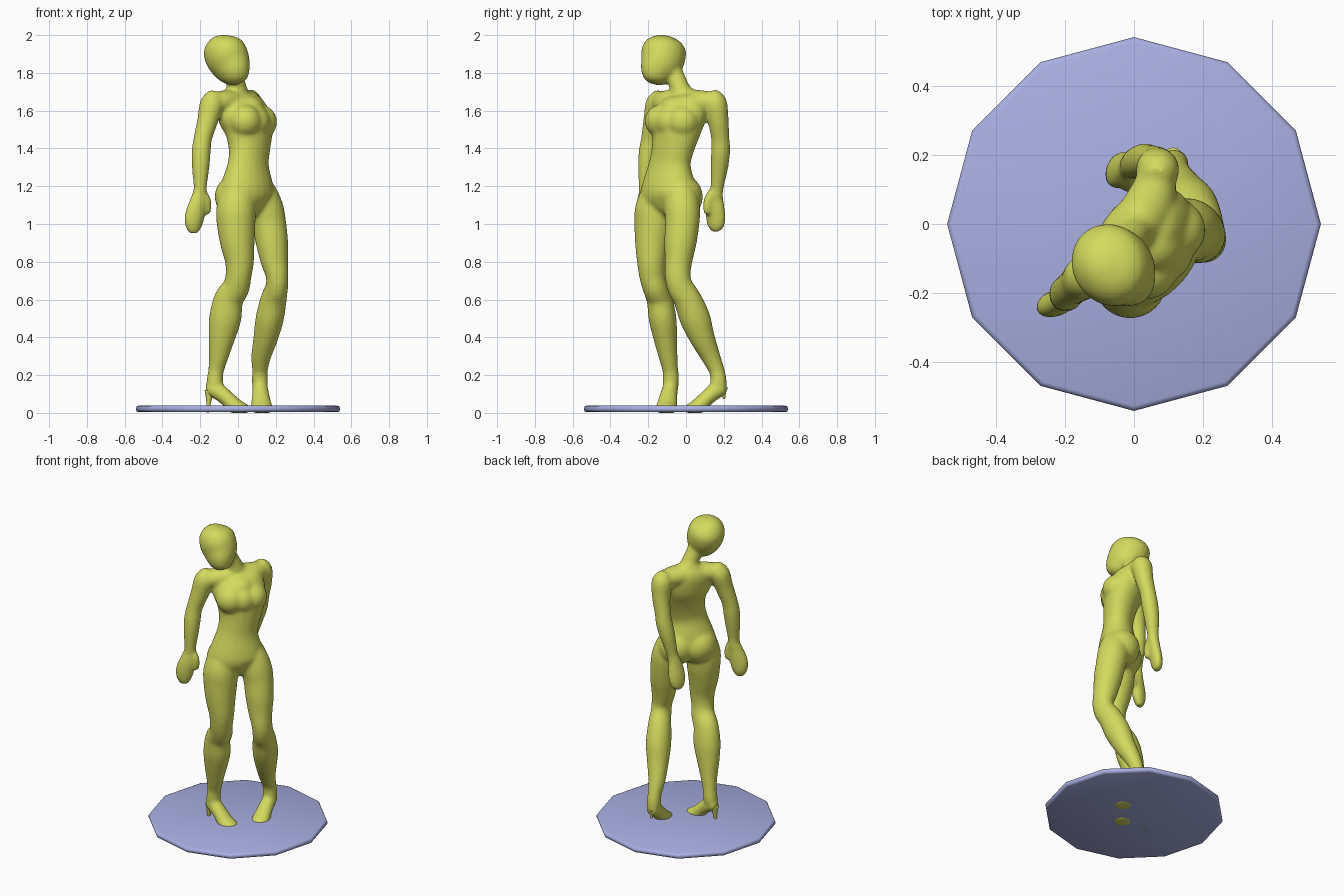
import bpy
import bmesh
import math
from mathutils import Vector, Matrix

cube = bpy.data.objects.get("Cube")
if cube:
    bpy.data.objects.remove(cube, do_unlink=True)

CM = 0.01  # measurements below are in hundredths of a unit
EXTRA = 0.3  # added to every radius, as softening the skin shrinks it


def make_material(name, rgb):
    mat = bpy.data.materials.new(name)
    mat.use_nodes = True
    colour = (*rgb, 1)
    mat.diffuse_color = colour
    mat.node_tree.nodes["Principled BSDF"].inputs["Base Color"].default_value = colour
    return mat


def make_object(name, bm, mat):
    bmesh.ops.recalc_face_normals(bm, faces=bm.faces)
    for face in bm.faces:
        face.smooth = True
    mesh = bpy.data.meshes.new(name)
    bm.to_mesh(mesh)
    bm.free()
    mesh.materials.append(mat)
    obj = bpy.data.objects.new(name, mesh)
    bpy.context.collection.objects.link(obj)
    return obj


def catmull(rows, steps=4):
    """Sample a smooth curve through rows of position and radii."""
    rows = [Vector(row) for row in rows]
    samples = []
    for i in range(len(rows) - 1):
        p, q = rows[i], rows[i + 1]
        m = (q - rows[max(i - 1, 0)]) / 2
        n = (rows[min(i + 2, len(rows) - 1)] - p) / 2
        for s in range(steps):
            t = s / steps
            h = t * t * (3 - 2 * t)
            samples.append(p * (1 - h) + q * h
                           + m * t * (1 - t) ** 2 - n * t * t * (1 - t))
    return samples + [rows[-1]]


def loft(bm, side, rows, sides=20):
    """Closed tube with oval rings; each row is x, y, z, half width, half depth."""
    rows = [tuple(r) + (r[3],) if len(r) == 4 else r for r in rows]
    samples = catmull(rows)
    centres = [Vector(s[:3]) * CM for s in samples]
    rings = []
    for i, (c, s) in enumerate(zip(centres, samples)):
        tangent = centres[min(i + 1, len(centres) - 1)] - centres[max(i - 1, 0)]
        tangent.normalize()
        across = Vector(side)
        across = (across - tangent * across.dot(tangent)).normalized()
        deep = tangent.cross(across)
        ring = []
        for k in range(sides):
            a = math.tau * k / sides
            ring.append(bm.verts.new(c + across * math.cos(a) * (s[3] + EXTRA) * CM
                                     + deep * math.sin(a) * (s[4] + EXTRA) * CM))
        rings.append(ring)
    for low, high in zip(rings, rings[1:]):
        for k in range(sides):
            j = (k + 1) % sides
            bm.faces.new((low[k], low[j], high[j], high[k]))
    bm.faces.new(rings[0][::-1])
    bm.faces.new(rings[-1])


def ball(bm, centre, radius):
    bmesh.ops.create_uvsphere(bm, u_segments=24, v_segments=14, radius=radius * CM,
                              matrix=Matrix.Translation(Vector(centre) * CM))


skin = make_material("yellow green", (0.65, 0.7, 0.11))
lilac = make_material("pale lilac blue", (0.4, 0.43, 0.76))

HIPS = (0.68, 0.73, 0)
FACE = (0.87, 0.5, 0)
X, Y, Z = (1, 0, 0), (0, 1, 0), (0, 0, 1)
bm = bmesh.new()

# torso
loft(bm, HIPS, [(6, -8, 104, 5, 4), (6, -8, 108, 12, 8), (5, -9, 115, 17, 11.5),
                (5, -9, 122, 15.5, 11), (5.5, -8.5, 132, 12.3, 8.8),
                (6, -7, 140, 12.3, 9.2), (5.5, -5, 150, 14.5, 10.7),
                (2.7, -3.2, 158, 16, 11), (-0.5, -2, 165, 14, 8.5),
                (-1, -2, 170, 8, 5.5), (-1, -2, 173, 4, 4)])
# bust, breastbone and seat
for centre, radius in (((11.9, -1.7, 154), 8.9), ((3.7, -13, 154.5), 8.9),
                       ((8.4, -8, 154), 8.8), ((5.5, -5.5, 159), 9),
                       ((8.3, -2.7, 114.5), 11.7), ((-0.7, -11.5, 114.5), 11.7)):
    ball(bm, centre, radius)

# shoulder yoke
loft(bm, Z, [(-14, -15, 164, 5), (-7.5, -10.5, 164.8, 5.7, 6.5),
             (-0.5, -2, 165.3, 6, 7), (4.8, 7, 165, 5.7, 6.8), (7, 15, 164.5, 5)])

# neck and head
loft(bm, FACE, [(0, -2, 167, 6), (-1, -4, 174, 4.8), (-3, -7, 181, 4.8),
                (-5, -9, 188, 5)])
loft(bm, FACE, [(-9, -10.5, 199.8, 2), (-8.8, -10.8, 198, 6.5, 7),
                (-8, -11.3, 194.5, 9.9, 10.9), (-6.6, -11.9, 190, 10.9, 12),
                (-4, -13.2, 185, 10.3, 11.3), (-1.2, -15.8, 180, 7.9, 9),
                (0.8, -17.2, 176.5, 5, 5.7), (1.5, -17.6, 175, 2.2)])

# arms
loft(bm, HIPS, [(-12, -13, 169.8, 3), (-13.8, -15, 164, 6), (-16, -17, 155, 5.3),
                (-18.7, -19, 145, 4.6), (-19.5, -20, 138, 4.8),
                (-19.8, -20.8, 130, 4.4), (-20, -21.5, 120, 3.3),
                (-20.5, -21.5, 114, 3.2)])
loft(bm, HIPS, [(6, 13, 169.8, 3), (6.8, 15.3, 164.5, 6), (6.3, 17, 155, 5.3),
                (4.3, 18.2, 145, 4.6), (3, 18.3, 138, 4.8), (1, 17.7, 130, 4.4),
                (-1, 16.5, 120, 3.3), (-2, 16, 114, 3.2)])

# hands and thumbs
loft(bm, (0.92, 0.4, 0), [(-20.5, -21.5, 117, 3), (-21.5, -22.5, 110, 4.8, 3.5),
                          (-23, -23, 104, 5.3, 3.5), (-23.5, -23, 99, 4.5, 3),
                          (-23.5, -23, 95, 2.2, 1.8)])
loft(bm, X, [(-19, -21, 117, 2), (-16.5, -21, 112, 2.2), (-16.5, -20.5, 105, 1.7)])
loft(bm, (0.4, 0.9, 0), [(-2, 16, 117, 3), (-3.2, 15.5, 110, 4.8, 3.3),
                         (-4.3, 15.7, 104, 5.3, 3.3), (-4.8, 16, 99, 4.5, 2.9),
                         (-5, 16.5, 96, 2.2, 1.8)])
loft(bm, Y, [(-1, 14, 117, 2), (-1, 11.5, 112, 2.2), (-1.5, 11.2, 105, 1.7)])

# legs
loft(bm, X, [(2, -12, 126, 4), (0, -14.5, 117, 8.5), (-1, -16.5, 108, 10.2),
             (-1, -17, 100, 10), (-0.3, -17.9, 90, 8.9), (0.8, -18.3, 80, 7.4),
             (0.2, -17.8, 72, 6.6), (-1.2, -16.2, 66, 7, 6.4), (-5, -14, 60, 7.6, 6.6),
             (-6.8, -12.4, 50, 8.3, 7.1), (-8.6, -11, 40, 6.9, 6.1),
             (-10.2, -9.5, 30, 5, 4.8), (-11.7, -8.2, 22, 3.9),
             (-12.4, -8, 16, 4.1), (-12.6, -8, 11, 3)])
loft(bm, X, [(9, -4, 126, 4), (12, -3, 117, 8), (14.7, -2, 108, 9.2),
             (16.5, -2, 100, 8.8), (18, -3, 90, 8.3), (19.3, -4, 80, 7),
             (20.8, -4.4, 72, 5.7, 6.5), (20.4, -2.8, 66, 5.8, 6.8),
             (18.8, 0.8, 60, 6.7, 7.2), (16.8, 4.8, 50, 7.2, 7.9),
             (14.7, 8.5, 40, 6.3, 6.5), (12.3, 13, 30, 5, 4.9), (11.6, 16.4, 22, 3.9),
             (11.6, 17.3, 16, 4.1), (11.6, 17.5, 11, 3)])

# arched feet, flat under the toes
loft(bm, Y, [(-17.2, -8, 13, 1.7), (-15.3, -8, 12.8, 3.3, 3.6),
             (-11.5, -8.5, 12, 4, 4.3), (-6, -9.5, 7.8, 4.6, 3.9),
             (-1, -10.3, 2.8, 5.5, 4.3), (3, -10.6, 1.9, 5.1, 3.4),
             (6, -10.8, 1.8, 2.5, 2)])
loft(bm, X, [(11.3, 21.4, 13.5, 1.7), (11.4, 19.8, 13.2, 3.3, 3.6),
             (11.8, 16, 12, 4, 4.3), (12.1, 11, 7.8, 4.6, 3.9),
             (12.6, 6, 2.8, 5.5, 4.3), (13, 2.5, 1.9, 5.1, 3.4),
             (13.2, -0.5, 1.8, 2.5, 2)])
for vert in bm.verts:
    vert.co.z = max(vert.co.z, 0)

# fuse the figure into one smooth skin
figure = make_object("figure", bm, skin)
fuse = figure.modifiers.new("fuse", 'REMESH')
fuse.mode = 'VOXEL'
fuse.voxel_size = 0.008
fuse.use_smooth_shade = True
soften = figure.modifiers.new("soften", 'SMOOTH')
soften.factor = 0.5
soften.iterations = 22

# slim shoe heels
for name, top, tip in (("right_heel", (-15, -8.2, 12), (-16, -8.6, 0.2)),
                       ("left_heel", (11.4, 19.5, 13), (11.3, 20.2, 7.5))):
    bm = bmesh.new()
    middle = [(a + b) / 2 for a, b in zip(top, tip)]
    loft(bm, X, [(*top, 2.4), (*middle, 1), (*tip, 0.3)], sides=12)
    make_object(name, bm, skin)

# twelve-sided stand
bm = bmesh.new()
bmesh.ops.create_cone(bm, cap_ends=True, segments=12, radius1=0.541, radius2=0.541,
                      depth=0.034, matrix=Matrix.Translation((0, 0, 0.021)))
stand = make_object("stand", bm, lilac)
edge = stand.modifiers.new("rounded_edge", 'BEVEL')
edge.width = 0.014
edge.segments = 2
edge.limit_method = 'ANGLE'
edge.angle_limit = math.radians(50)
